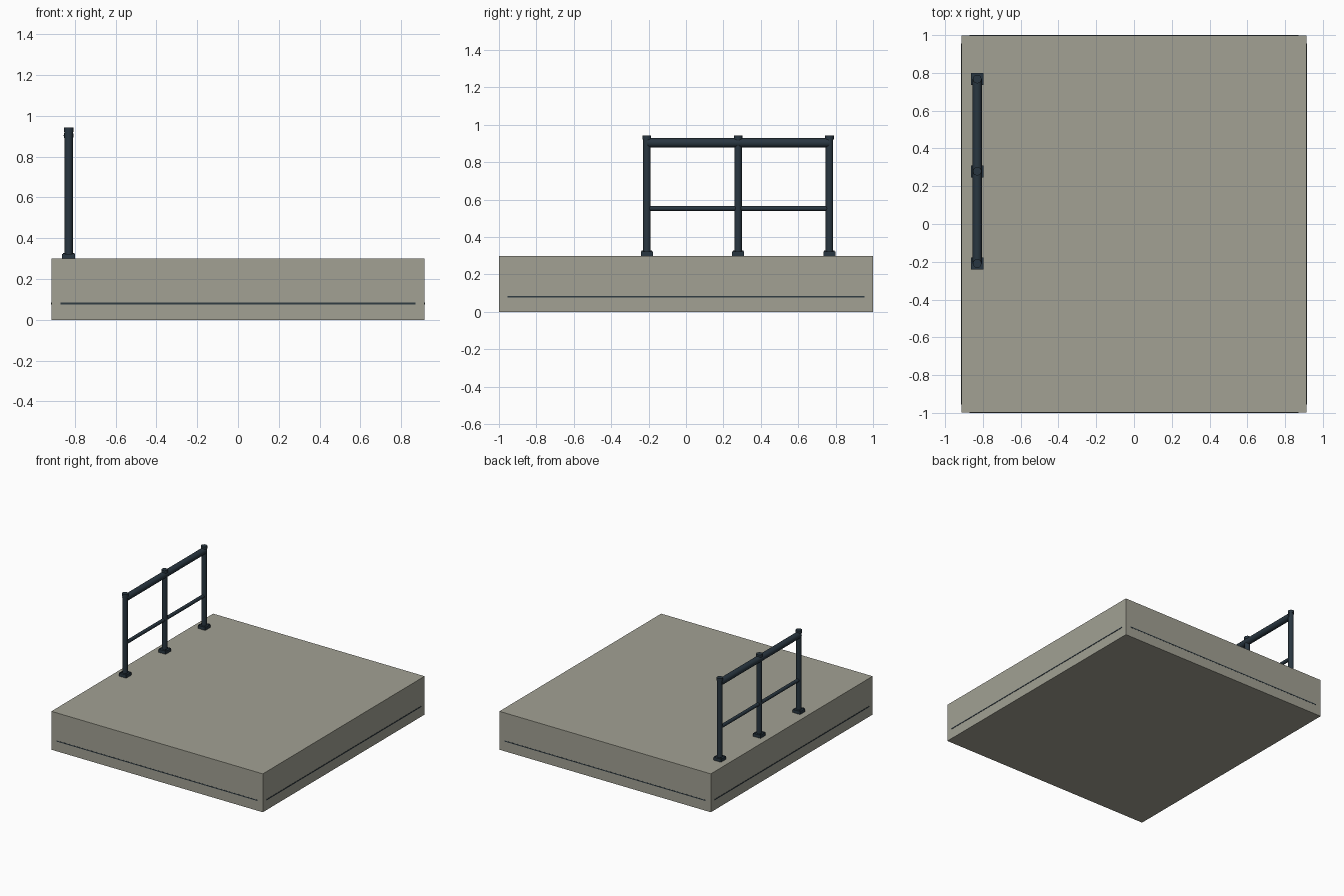
import bpy, math
from mathutils import Vector

if "Cube" in bpy.data.objects:
    bpy.data.objects.remove(bpy.data.objects["Cube"])

def mat(name, rgb):
    m = bpy.data.materials.new(name)
    m.diffuse_color = (*rgb, 1)
    m.use_nodes = True
    m.node_tree.nodes["Principled BSDF"].inputs["Base Color"].default_value = m.diffuse_color
    return m

concrete = mat("warm grey concrete", (0.36, 0.355, 0.295))
steel = mat("dark blue steel", (0.022, 0.037, 0.052))
line = mat("dark seam", (0.03, 0.045, 0.055))

def box(name, centre, size, m, bevel=0):
    bpy.ops.mesh.primitive_cube_add(size=1, location=centre)
    o = bpy.context.object
    o.name = name
    o.scale = size
    bpy.ops.object.transform_apply(location=False, rotation=False, scale=True)
    o.data.materials.append(m)
    if bevel:
        b = o.modifiers.new("bevel", 'BEVEL')
        b.width = bevel
        b.segments = 1
    return o

def tube(name, a, b, r, m, sides=12):
    a, b = Vector(a), Vector(b)
    bpy.ops.mesh.primitive_cylinder_add(vertices=sides, radius=r, depth=(b - a).length, location=(a + b) / 2)
    o = bpy.context.object
    o.name = name
    o.rotation_euler = (b - a).to_track_quat('Z', 'Y').to_euler()
    o.data.materials.append(m)
    bpy.ops.object.shade_smooth_by_angle(angle=math.radians(40))
    return o

# Slab with a thin seam strip on each side
W, D, H = 0.914, 0.999, 0.30
box("slab", (0, 0, H / 2), (2 * W, 2 * D, H), concrete)
for s in (-1, 1):
    box("seam_long", (s * W, 0, 0.08), (0.004, 1.91, 0.008), line)
    box("seam_short", (0, s * D, 0.08), (1.74, 0.002, 0.008), line)

# Railing posts with base plates, bolts and caps
X = -0.83
posts = (-0.209, 0.279, 0.767)
for y in posts:
    box("base_plate", (X, y, H + 0.012), (0.064, 0.064, 0.024), steel)
    tube("post", (X, y, H), (X, y, 0.925), 0.02, steel)
    tube("post_cap", (X, y, 0.921), (X, y, 0.943), 0.023, steel)
    for i in (-1, 1):
        for j in (-1, 1):
            p = (X + i * 0.023, y + j * 0.023)
            tube("bolt", (*p, H + 0.02), (*p, H + 0.029), 0.005, steel, 6)

# Rails
tube("top_rail", (X, posts[0], 0.904), (X, posts[-1], 0.904), 0.025, steel)
tube("middle_rail", (X, posts[0], 0.553), (X, posts[-1], 0.553), 0.0135, steel)
